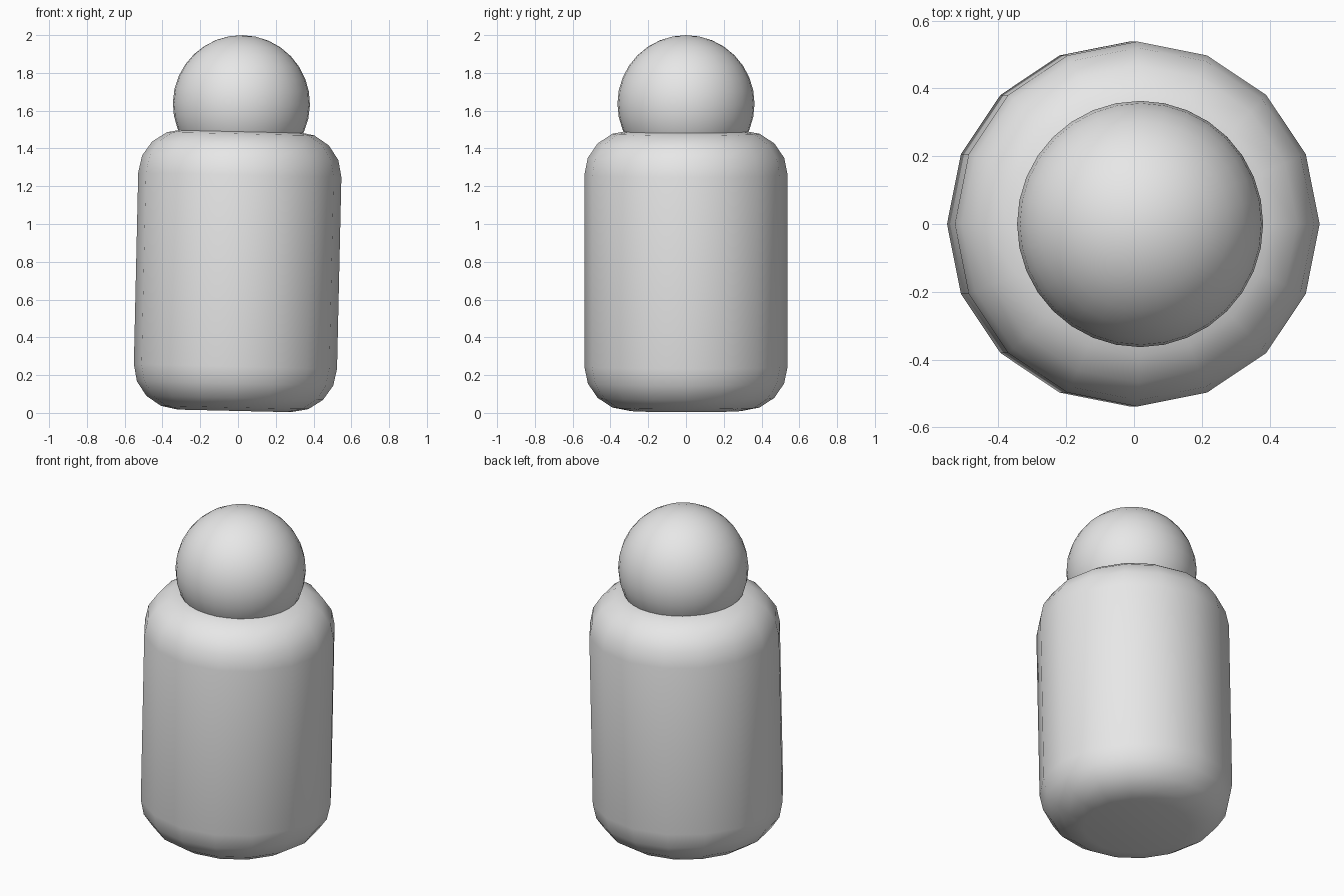
import bpy
from math import radians, sin, cos

cube = bpy.data.objects.get("Cube")
if cube:
    bpy.data.objects.remove(cube, do_unlink=True)

LEAN = radians(1.3)      # the whole figure leans slightly towards +x
MIDDLE = (-0.002, 0, 0.753)

grey = bpy.data.materials.new("light_grey")
grey.use_nodes = True
grey.diffuse_color = (0.8, 0.8, 0.8, 1)
grey.node_tree.nodes["Principled BSDF"].inputs["Base Color"].default_value = (0.8, 0.8, 0.8, 1)


def finish(name):
    """Name, colour and smooth the active part."""
    part = bpy.context.object
    part.name = name
    part.data.materials.append(grey)
    bpy.ops.object.shade_smooth_by_angle(angle=radians(40))
    return part


# Body: sixteen-sided cylinder with rounded rims
bpy.ops.mesh.primitive_cylinder_add(vertices=16, radius=0.538, depth=1.485,
                                    location=MIDDLE, rotation=(0, LEAN, 0))
body = bpy.context.object
rim = body.modifiers.new("rounded_rims", "BEVEL")
rim.width = 0.235
rim.segments = 4
rim.limit_method = "ANGLE"
rim.angle_limit = radians(40)
bpy.ops.object.modifier_apply(modifier=rim.name)
finish("body")

# Head: ball sunk into the top of the body, along the leaning axis
rise = 0.884
bpy.ops.mesh.primitive_uv_sphere_add(
    segments=32, ring_count=16, radius=0.363,
    location=(MIDDLE[0] + rise * sin(LEAN), 0, MIDDLE[2] + rise * cos(LEAN)),
    rotation=(0, LEAN, 0))
finish("head")
